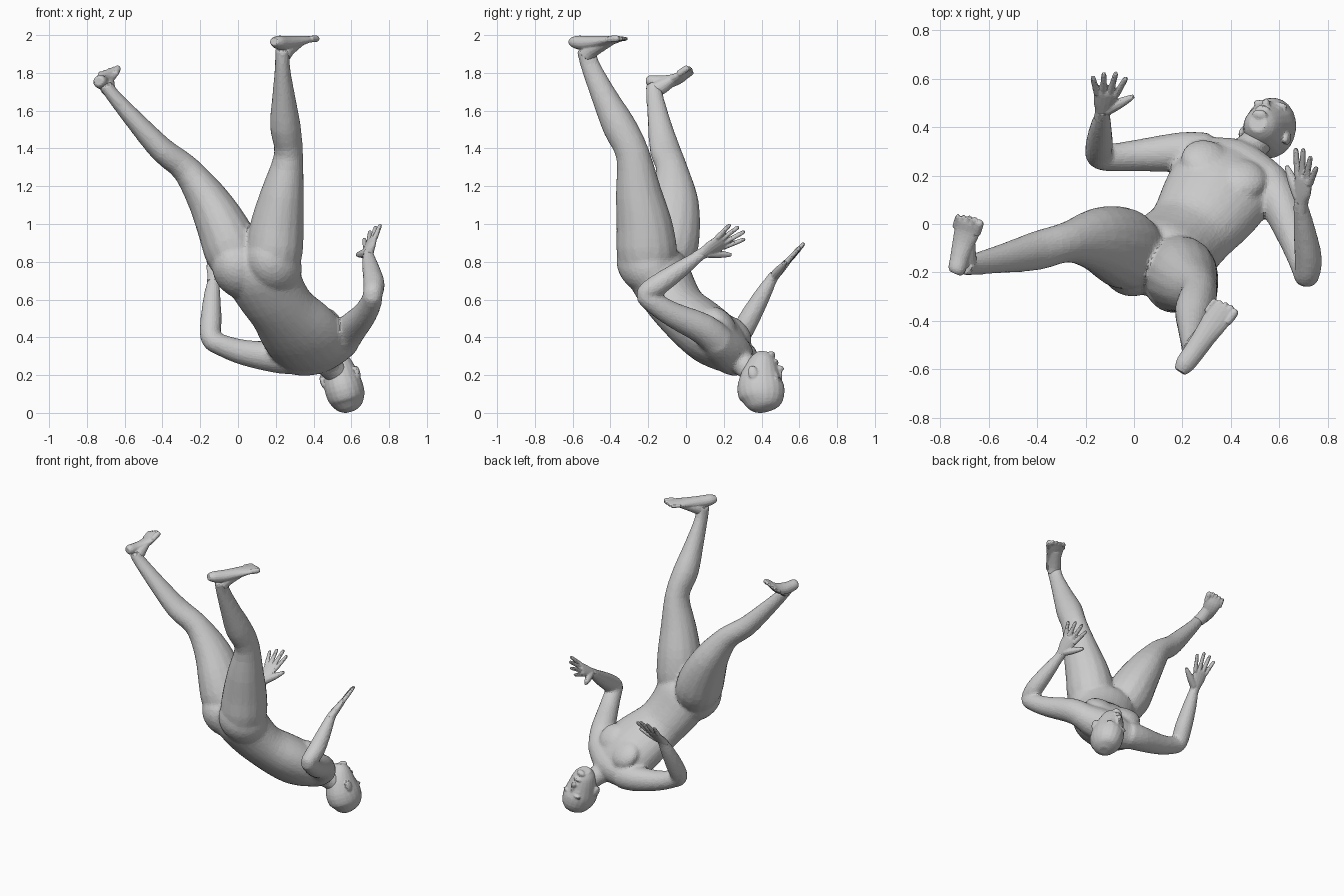
import bpy, bmesh, math
from mathutils import Vector as V, Matrix


def frame(side, t):
    t = t.normalized()
    u = (side - t * side.dot(t)).normalized()
    return u, t.cross(u)


def tube(bm, rings, side, n=16, steps=3):
    """Loft elliptical rings (centre, half width, half depth) along a smooth path."""
    side = V(side)
    data = [(*r[0], r[1], r[2] if len(r) > 2 else r[1]) for r in rings]
    ext = [data[0]] + data + [data[-1]]
    path = []
    for i in range(len(data) - 1):
        p0, p1, p2, p3 = ext[i:i + 4]
        for k in range(steps):
            t = k / steps
            path.append([0.5 * (2 * b + (c - a) * t + (2 * a - 5 * b + 4 * c - d) * t * t
                                + (3 * b - a - 3 * c + d) * t ** 3)
                         for a, b, c, d in zip(p0, p1, p2, p3)])
    path.append(data[-1])
    loops = []
    for i, p in enumerate(path):
        t = V(path[min(i + 1, len(path) - 1)][:3]) - V(path[max(i - 1, 0)][:3])
        u, v = frame(side, t)
        loops.append([bm.verts.new(V(p[:3]) + u * p[3] * math.cos(a) + v * p[4] * math.sin(a))
                      for a in (2 * math.pi * j / n for j in range(n))])
    for a, b in zip(loops, loops[1:]):
        for j in range(n):
            bm.faces.new((a[j], a[(j + 1) % n], b[(j + 1) % n], b[j]))
    bm.faces.new(loops[0][::-1])
    bm.faces.new(loops[-1])


def ball(bm, c, r, axes=None):
    """Ellipsoid with optional local axes."""
    m = Matrix(axes).transposed().to_4x4() if axes else Matrix.Identity(4)
    s = Matrix.Diagonal((*r, 1))
    bmesh.ops.create_icosphere(bm, subdivisions=3, radius=1,
                               matrix=Matrix.Translation(V(c)) @ m @ s)


def finish(bm, name, voxel, smooth, ratio):
    """Fuse the overlapping pieces and reduce them to a faceted skin."""
    bmesh.ops.recalc_face_normals(bm, faces=bm.faces)
    me = bpy.data.meshes.new(name)
    bm.to_mesh(me)
    bm.free()
    ob = bpy.data.objects.new(name, me)
    bpy.context.collection.objects.link(ob)
    r = ob.modifiers.new("fuse", 'REMESH')
    r.mode = 'VOXEL'
    r.voxel_size = voxel
    s = ob.modifiers.new("soften", 'SMOOTH')
    s.iterations = smooth
    s.factor = 0.5
    d = ob.modifiers.new("facets", 'DECIMATE')
    d.ratio = ratio


# Torso, spine running from crotch to neck
L, F = V((.86, -.44, .27)).normalized(), V((.14, .70, .70))
A = L.cross(F).normalized()
bm = bmesh.new()
tube(bm, [((.07, -.18, .90), .09, .07), ((.09, -.175, .83), .17, .13), ((.12, -.15, .75), .205, .16),
          ((.172, -.095, .64), .192, .152), ((.235, -.03, .545), .185, .142), ((.305, .065, .46), .212, .152),
          ((.36, .15, .39), .222, .15), ((.405, .225, .325), .20, .12), ((.44, .28, .28), .11, .075)], L, 24)
# Buttocks, shoulder yoke, chest and neck
ball(bm, (.19, -.215, .785), (.14, .145, .175), (L, F, A))
ball(bm, (.01, -.15, .755), (.14, .14, .17), (L, F, A))
tube(bm, [((.25, .31, .285), .075), ((.32, .265, .295), .10), ((.42, .24, .315), .11),
          ((.52, .185, .36), .10), ((.59, .155, .395), .078)], F)
for s in (-1, 1):
    ball(bm, V((.36, .175, .405)) + L * s * .09 + F * .075, (.10, .055, .10), (L, F, A))
tube(bm, [((.42, .25, .295), .09), ((.47, .305, .26), .067), ((.545, .375, .19), .065)], L)

# Legs
tube(bm, [((.17, -.18, .72), .12), ((.19, -.205, .84), .15, .16), ((.207, -.22, .99), .143, .15),
          ((.235, -.25, 1.16), .116, .124), ((.268, -.282, 1.37), .077, .09), ((.25, -.355, 1.52), .082, .09),
          ((.242, -.43, 1.67), .062, .07), ((.235, -.507, 1.84), .04, .052), ((.237, -.53, 1.93), .042, .052)],
     (1, 0, 0))
tube(bm, [((.03, -.14, .73), .12), ((-.025, -.11, .85), .15, .165), ((-.08, -.085, .98), .138, .162),
          ((-.16, -.065, 1.13), .11, .132), ((-.275, -.075, 1.29), .077, .085), ((-.40, -.11, 1.39), .068, .082),
          ((-.53, -.14, 1.53), .054, .063), ((-.665, -.167, 1.685), .038, .045), ((-.70, -.172, 1.74), .037, .042)],
     (.85, 0, .53))

# Arms
tube(bm, [((.30, .29, .29), .088), ((.20, .297, .295), .084), ((.03, .284, .32), .068),
          ((-.09, .275, .36), .058), ((-.143, .282, .395), .056), ((-.143, .33, .49), .057),
          ((-.137, .40, .615), .046), ((-.13, .452, .705), .032), ((-.13, .475, .735), .03)], (0, .85, -.5))
tube(bm, [((.55, .175, .375), .088), ((.60, .09, .445), .083), ((.668, -.07, .52), .067),
          ((.706, -.18, .59), .057), ((.713, -.215, .63), .052), ((.72, -.145, .68), .058),
          ((.705, -.03, .76), .047), ((.69, .07, .832), .032), ((.69, .10, .85), .03)], (1, .3, 0))
finish(bm, "body", .011, 10, .22)


# Feet: heel to toe rings, instep and five toes
def foot(name, rings, side, instep):
    bm = bmesh.new()
    tube(bm, rings, side)
    tube(bm, instep, side)
    tip, back = V(rings[-1][0]), V(rings[-2][0])
    d = (tip - back).normalized()
    u, v = frame(V(side), d)
    for i in range(5):
        r = (.018, .013, .012, .011, .011)[i]
        c = back + u * (.043 - .024 * i) + d * (.0, .004, .0, -.008, -.016)[i]
        tube(bm, [(c - d * .03, r), (c + d * .022, r), (c + d * .036, r * .5)], side, 10)
    finish(bm, name, .005, 2, .2)


foot("upright_foot",
     [((.19, -.61, 1.966), .025, .02), ((.21, -.58, 1.962), .04, .035), ((.25, -.525, 1.958), .044, .038),
      ((.295, -.46, 1.964), .048, .033), ((.34, -.395, 1.974), .056, .023), ((.367, -.357, 1.98), .055, .015),
      ((.379, -.341, 1.981), .045, .011)], (.78, -.6, 0),
     [((.237, -.53, 1.89), .042), ((.26, -.495, 1.925), .042), ((.33, -.40, 1.965), .035, .02)])
foot("spread_foot",
     [((-.738, -.205, 1.755), .025, .02), ((-.732, -.188, 1.755), .036, .033), ((-.72, -.14, 1.75), .04, .036),
      ((-.705, -.08, 1.757), .047, .032), ((-.69, -.03, 1.778), .055, .024), ((-.682, .002, 1.803), .054, .015),
      ((-.679, .012, 1.81), .045, .011)], (.93, -.2, .3),
     [((-.685, -.165, 1.71), .038), ((-.692, -.125, 1.73), .04), ((-.69, -.05, 1.772), .035, .02)])


# Hands: palm, four fanned fingers and a thumb
def hand(name, wrist, d, s):
    bm = bmesh.new()
    w, d = V(wrist), V(d).normalized()
    s, nrm = frame(V(s), d)
    tube(bm, [(w - d * .03, .033, .028), (w + d * .02, .034, .025), (w + d * .07, .047, .022),
              (w + d * .125, .05, .017), (w + d * .14, .046, .012)], s)
    for off, ang, ln in ((.039, 14, .122), (.013, 4, .142), (-.013, -6, .13), (-.038, -18, .105)):
        a = math.radians(ang)
        f = d * math.cos(a) + s * math.sin(a)
        b = w + d * .12 + s * off
        tube(bm, [(b, .015), (b + f * ln * .5, .013), (b + f * ln * .9, .011), (b + f * ln, .006)], nrm, 10)
    b = w + d * .03 + s * .015
    tube(bm, [(b, .026), (b + d * .04 + s * .04, .023), (b + d * .075 + s * .075, .016),
              (b + d * .10 + s * .098, .009)], nrm, 10)
    finish(bm, name, .005, 2, .2)


hand("far_hand", (-.13, .455, .71), (.13, .67, .74), (1, -.15, -.1))
hand("near_hand", (.69, .08, .84), (.09, .85, .52), (-.6, .3, -.65))

# Head: crown points down, face looks forward and up
bm = bmesh.new()
H = V((.28, .15, -.93)).normalized()
fw, sd = frame(V((.06, .93, .2)), H)
C = V((.56, .395, .135))


def at(h, f, x=0):
    return C + H * h + fw * f + sd * x


tube(bm, [(at(h, f), a, b) for h, f, a, b in (
    (.132, -.01, .03, .035), (.11, -.008, .068, .08), (.06, 0, .097, .117), (0, 0, .103, .125),
    (-.06, .01, .094, .108), (-.11, .025, .082, .088), (-.155, .04, .064, .064), (-.185, .05, .036, .036))], sd, 20)
ax = (sd, fw, H)
ball(bm, at(-.082, .115), (.017, .024, .018), ax)
ball(bm, at(-.055, .11), (.012, .016, .036), ax)
ball(bm, at(-.122, .104), (.030, .012, .012), ax)
ball(bm, at(-.165, .083), (.032, .022, .02), ax)
for s in (-1, 1):
    ball(bm, at(-.015, .102, s * .04), (.034, .016, .012), ax)
    ball(bm, at(-.042, .092, s * .038), (.018, .014, .012), ax)
    ball(bm, at(-.062, -.022, s * .097), (.013, .026, .038), ax)
finish(bm, "head", .007, 3, .3)
